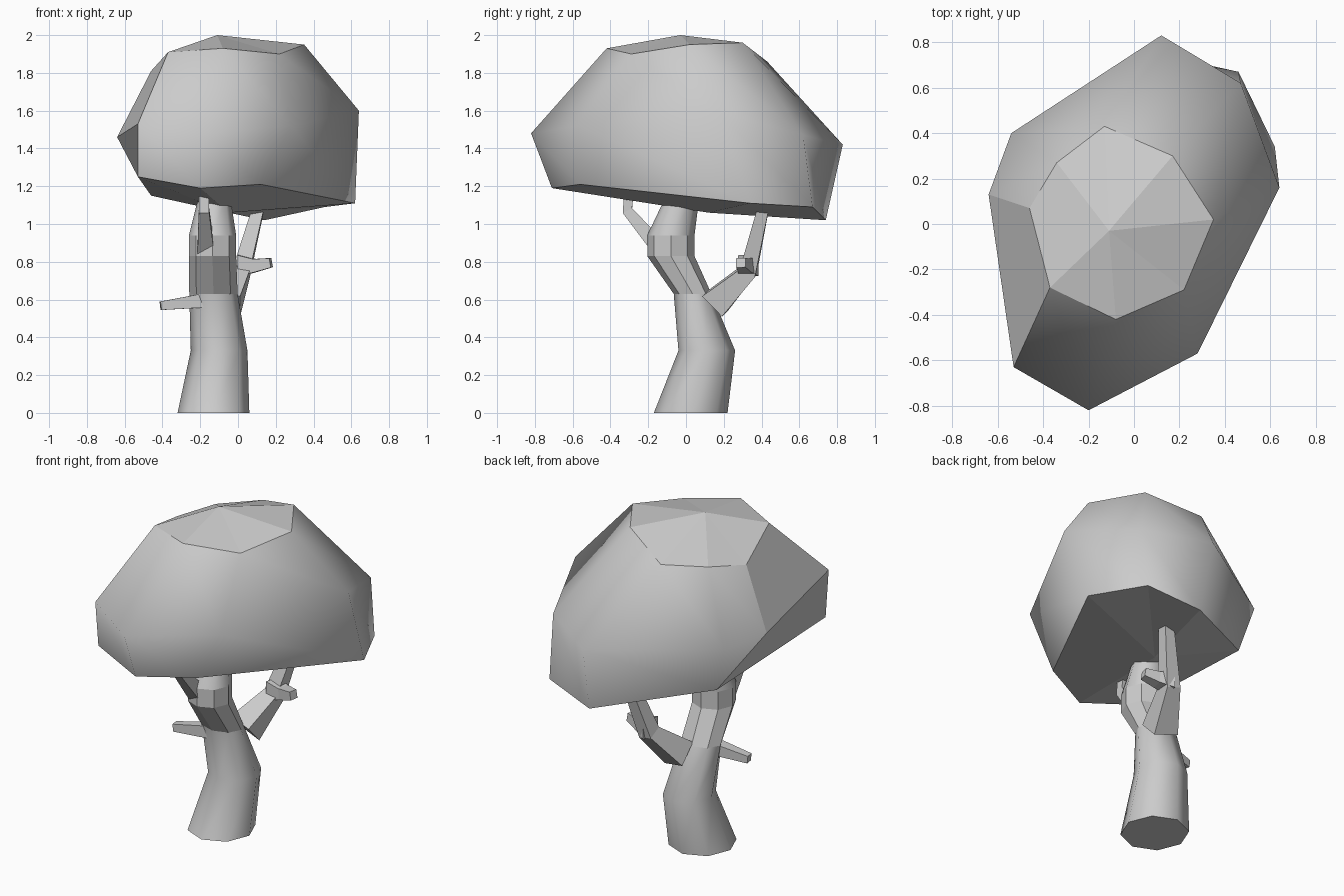
import bpy, bmesh, math
from mathutils import Vector

if "Cube" in bpy.data.objects:
    bpy.data.objects.remove(bpy.data.objects["Cube"])

grey = bpy.data.materials.new("plain_grey")
grey.diffuse_color = (0.6, 0.6, 0.6, 1)
grey.use_nodes = True
grey.node_tree.nodes["Principled BSDF"].inputs["Base Color"].default_value = grey.diffuse_color


def finish(name, bm):
    bmesh.ops.recalc_face_normals(bm, faces=bm.faces)
    me = bpy.data.meshes.new(name)
    bm.to_mesh(me)
    bm.free()
    me.materials.append(grey)
    ob = bpy.data.objects.new(name, me)
    bpy.context.collection.objects.link(ob)
    return ob


def bridge(bm, a, b):
    """Faces between two equal rings, skipping repeated vertices."""
    faces = []
    n = len(a)
    for i in range(n):
        j = (i + 1) % n
        loop = list(dict.fromkeys((a[i], a[j], b[j], b[i])))
        faces.append(bm.faces.new(loop))
    return faces


def sharpen(faces):
    for f in faces:
        f.smooth = False
        for e in f.edges:
            e.smooth = False


# Crown: three irregular rings, a low peak and a shallow underside
TOP = [(-.13, .43, 1.86), (-.34, .27, 1.84), (-.46, .07, 1.81), (-.37, -.28, 1.91),
       (-.08, -.42, 1.93), (.22, -.29, 1.90), (.35, .02, 1.95), (.17, .30, 1.96)]
MID = [(.12, .83, 1.42), (-.54, .40, 1.43), (-.64, .13, 1.46), (-.53, -.63, 1.53),
       (-.20, -.82, 1.48), (.28, -.57, 1.52), (.64, .16, 1.60), (.47, .62, 1.47)]
LOW = [(.14, .74, 1.02), (-.46, .36, 1.15), (-.53, -.60, 1.25),
       (-.20, -.71, 1.19), (.12, -.56, 1.21), (.62, .34, 1.11), (.46, .67, 1.09)]

bm = bmesh.new()
top, mid, low = ([bm.verts.new(p) for p in ring] for ring in (TOP, MID, LOW))
low.insert(2, low[1])
upper = bridge(bm, top, mid)
lower = bridge(bm, mid, low)
for f in upper + lower:
    f.smooth = True
peak = bm.verts.new((-.11, -.03, 2.0))
under = bm.verts.new((-.05, .12, 1.06))
caps = []
for i in range(8):
    j = (i + 1) % 8
    caps.append(bm.faces.new((peak, top[i], top[j])))
    if low[i] != low[j]:
        caps.append(bm.faces.new((under, low[i], low[j])))
sharpen(caps + [upper[2], lower[2]])
finish("leaf_crown", bm)

# Trunk: eight-sided bent column (cx, cy, z, rx, ry)
SECTIONS = [(-.13, .025, 0, .19, .195), (-.10, .11, .33, .15, .15),
            (-.13, .035, .63, .128, .10), (-.135, -.08, .83, .125, .125),
            (-.135, -.08, .94, .125, .125), (-.125, -.02, 1.14, .085, .09)]
bm = bmesh.new()
rings = []
for cx, cy, z, rx, ry in SECTIONS:
    rings.append([bm.verts.new((cx + rx * math.cos(k * math.pi / 4),
                                cy + ry * math.sin(k * math.pi / 4), z)) for k in range(8)])
flat = []
for level, (a, b) in enumerate(zip(rings, rings[1:])):
    faces = bridge(bm, a, b)
    for f in faces:
        f.smooth = True
    if level in (2, 3):
        flat += faces
flat += [bm.faces.new(rings[0]), bm.faces.new(rings[-1])]
sharpen(flat)
finish("trunk", bm)


def branch(name, path, widths, side):
    """Square tapered limb along a path; side is the constant cross axis."""
    bm = bmesh.new()
    pts = [Vector(p) for p in path]
    s = Vector(side)
    rings = []
    for i, p in enumerate(pts):
        d = (pts[min(i + 1, len(pts) - 1)] - pts[max(i - 1, 0)]).normalized()
        u = (s - d * s.dot(d)).normalized()
        v = d.cross(u)
        h = widths[i] / 2
        rings.append([bm.verts.new(p + u * a * h + v * b * h)
                      for a, b in ((1, 1), (-1, 1), (-1, -1), (1, -1))])
    for a, b in zip(rings, rings[1:]):
        bridge(bm, a, b)
    bm.faces.new(rings[0])
    bm.faces.new(rings[-1])
    finish(name, bm)


# Limbs and twigs
branch("back_limb", [(-.06, .155, .58), (.02, .33, .75), (.11, .41, 1.09)],
       (.15, .09, .06), (1, 0, 0))
branch("back_twig", [(.01, .33, .78), (.09, .31, .78), (.175, .29, .795)],
       (.11, .07, .05), (0, 1, 0))
branch("left_twig", [(-.18, 0, .595), (-.41, -.03, .567)], (.075, .045), (0, 1, 0))
branch("front_limb", [(-.17, -.13, .86), (-.18, -.31, 1.07), (-.18, -.30, 1.2)],
       (.09, .055, .05), (1, 0, 0))
